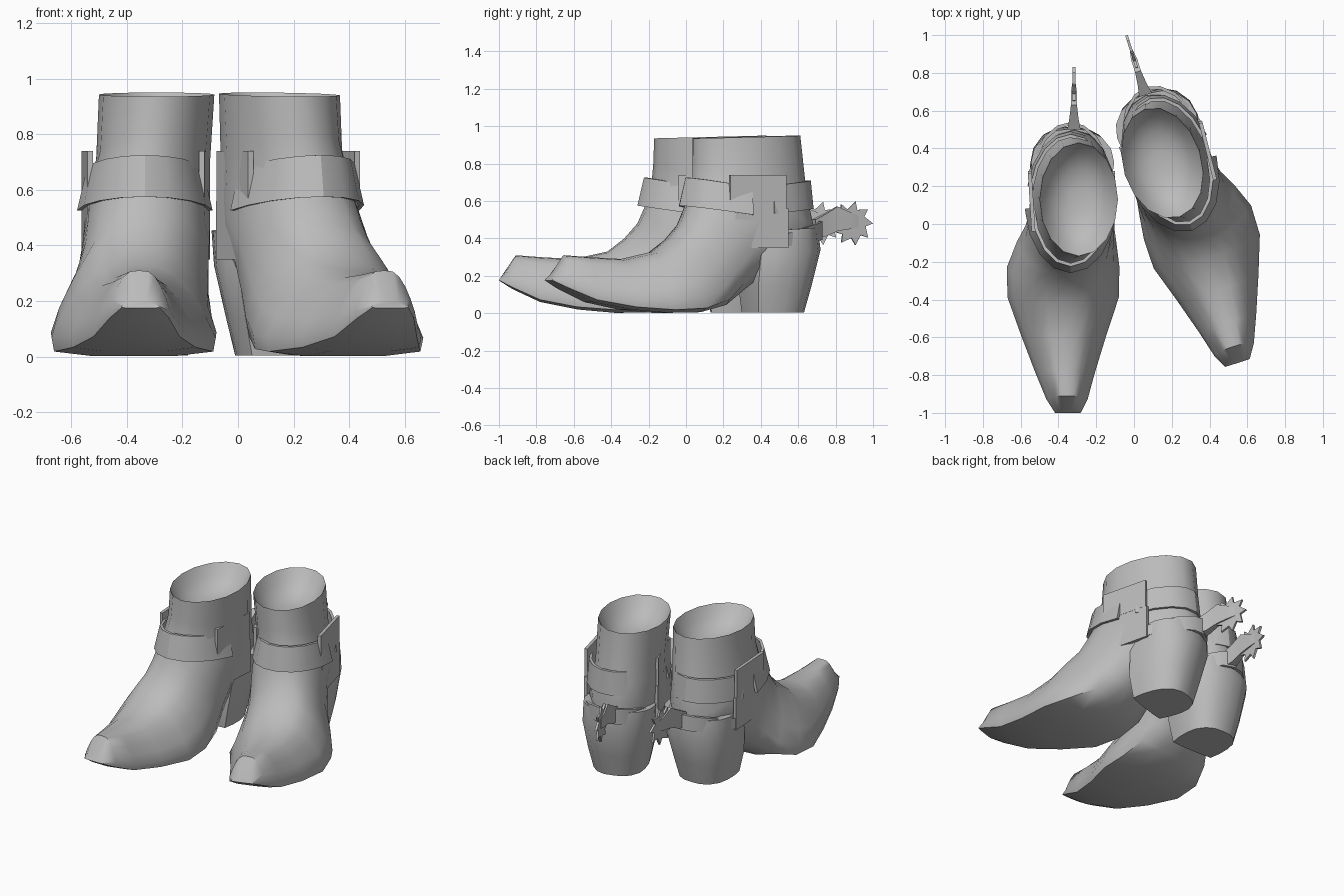
import bpy, bmesh, math
from mathutils import Matrix

cube = bpy.data.objects.get("Cube")
if cube:
    bpy.data.objects.remove(cube, do_unlink=True)

grey = bpy.data.materials.new("plain grey")
grey.use_nodes = True
grey.diffuse_color = (0.5, 0.5, 0.5, 1)
grey.node_tree.nodes["Principled BSDF"].inputs["Base Color"].default_value = (0.5, 0.5, 0.5, 1)

CX, CY = -0.335, 0.12          # ankle centre of the right boot
# mirrored and turned placement for the left boot
LEFT = (Matrix.Translation((-0.09, 0.11, 0))
        @ Matrix.Rotation(math.radians(17.7), 4, 'Z')
        @ Matrix.Diagonal((-1, 1, 1, 1)))


def add_pair(name, bm, angle=35):
    """Make the right part and its mirrored, turned left twin."""
    bmesh.ops.recalc_face_normals(bm, faces=bm.faces)
    for side in ("right", "left"):
        if side == "left":
            bm.transform(LEFT)
            bmesh.ops.reverse_faces(bm, faces=bm.faces)
        mesh = bpy.data.meshes.new(side + "_" + name)
        bm.to_mesh(mesh)
        mesh.materials.append(grey)
        obj = bpy.data.objects.new(side + "_" + name, mesh)
        bpy.context.collection.objects.link(obj)
        bpy.ops.object.select_all(action='DESELECT')
        obj.select_set(True)
        bpy.context.view_layer.objects.active = obj
        bpy.ops.object.shade_smooth_by_angle(angle=math.radians(angle))
    bm.free()


# half outlines as (along, width): domed foot section and boxy heel section
DOME = [(0, 0), (.02, .3), (.13, .52), (.33, .72), (.57, .88),
        (.8, 1), (.95, .97), (1, .5), (1, 0)]
BLOCK = [(0, 0), (.01, .35), (.1, .68), (.28, .92), (.5, 1),
         (.75, 1), (.98, .93), (1, .5), (1, 0)]


def ring(fy, fz, by, bz, xl, xr, k, shape=DOME):
    """Closed section from point f to point b, blending oval (k=0) to shape (k=1)."""
    cx, half = (xl + xr) / 2, (xr - xl) / 2
    pts = []
    for i in range(16):
        j = i if i <= 8 else 16 - i
        t = math.pi * j / 8
        s = (1 - k) * (1 - math.cos(t)) / 2 + k * shape[j][0]
        w = (1 - k) * math.sin(t) + k * shape[j][1]
        sign = 1 if i <= 8 else -1
        pts.append((cx + sign * half * w, fy + (by - fy) * s, fz + (bz - fz) * s))
    return pts


def loft(sections):
    """Skin a row of matching sections and close both ends."""
    bm = bmesh.new()
    rows = [[bm.verts.new(p) for p in sec] for sec in sections]
    n = len(rows[0])
    for a, b in zip(rows, rows[1:]):
        for i in range(n):
            j = (i + 1) % n
            bm.faces.new((a[i], a[j], b[j], b[i]))
    bm.faces.new(rows[0])
    bm.faces.new(rows[-1])
    return bm


# boot: sections swing from upright at the toe to level at the rim,
# then dip inside as a bowl
boot = [
    (-.985, .2, -1, .175, -.42, -.28, 1),
    (-.91, .31, -.93, .13, -.465, -.245, 1),
    (-.78, .30, -.78, .06, -.525, -.205, 1),
    (-.60, .29, -.58, .02, -.60, -.145, 1),
    (-.42, .33, -.38, .002, -.67, -.08, 1),
    (-.33, .40, -.20, .004, -.675, -.075, .9),
    (-.26, .48, -.04, .04, -.625, -.088, .7),
    (-.225, .56, .07, .11, -.585, -.095, .4),
    (-.205, .62, .23, .22, -.56, -.1, .1),
    (-.19, .68, .47, .32, -.55, -.1, 0),
    (-.18, .74, .50, .45, -.535, -.1, 0),
    (-.175, .80, .465, .62, -.51, -.1, 0),
    (-.17, .935, .43, .95, -.50, -.085, 0),
    (-.12, .87, .38, .88, -.465, -.12, 0),
    (-.04, .82, .30, .82, -.405, -.18, 0),
    (.06, .80, .20, .80, -.34, -.245, 0),
]
add_pair("boot", loft([ring(*r) for r in boot]), 50)

# heel block: rounded behind, flat in front, running up into the heel counter
heel = [
    (.425, .005, .13, .005, -.495, -.18, 1),
    (.465, .15, .12, .14, -.525, -.15, 1),
    (.515, .34, .12, .30, -.55, -.115, .8),
    (.505, .46, .15, .44, -.545, -.105, .4),
]
add_pair("heel", loft([ring(*r, shape=BLOCK) for r in heel]))


def band(name, start, end, rx, ry, z, rise, height, flare=0.0, taper=0.0, steps=8):
    """Curved strip round the ankle between two angles, -90 being the front."""
    sections = []
    for i in range(steps + 1):
        a = math.radians(start + (end - start) * i / steps)
        c, s = math.cos(a), math.sin(a)
        mid = z + rise * abs(s)
        h = (height - taper * (1 - abs(s))) / 2
        sec = []
        for inset, dz in ((0, -h), (flare, h), (flare + .018, h), (.018, -h)):
            sec.append((CX + (rx - inset) * c, CY + (ry - inset) * s, mid + dz))
        sections.append(sec)
    add_pair(name, loft(sections), 30)


# ankle strap in two halves, and the lower strap holding the spur
band("front_strap", -174, -6, .245, .38, .595, .055, .15, flare=.035)
band("back_strap", 13, 167, .235, .37, .60, .035, .15, flare=.015)
band("spur_strap", 20, 160, .24, .42, .36, .085, .10, taper=.05)


def plate(name, x, y0, y1, z0, z1):
    """Thin flat plate on the side of the ankle, leaning in towards the front."""
    lean = .02 if x > CX else -.02
    thick = -lean
    sections = []
    for y, dx in ((y0, -lean), (y1, 0)):
        sections.append([(x + dx, y, z0), (x + dx, y, z1),
                         (x + dx + thick, y, z1), (x + dx + thick, y, z0)])
    add_pair(name, loft(sections), 30)


# side plates joining the strap halves
for side, x in (("inner", -.1), ("outer", -.562)):
    plate(side + "_upper_plate", x, -.04, .27, .56, .74)
    plate(side + "_lower_plate", x, -.01, .28, .35, .56)


def bar(y, w, low, high):
    x = -.318
    return [(x - w, y, low), (x + w, y, low), (x + w, y, high), (x - w, y, high)]


# spur shank: tapered bar running back from the heel strap
add_pair("spur_shank", loft([bar(.50, .035, .40, .50), bar(.56, .024, .41, .53),
                             bar(.63, .016, .44, .57), bar(.70, .016, .45, .54),
                             bar(.75, .008, .46, .52)]), 30)

# spur rowel: thin toothed wheel
wheel = []
for x in (-.325, -.311):
    face = []
    for i in range(18):
        a = math.tau * (i + (.4 if i % 2 else 0)) / 18
        r = .078 if i % 2 else .118
        face.append((x, .713 + r * math.cos(a), .48 + r * math.sin(a)))
    wheel.append(face)
add_pair("spur_rowel", loft(wheel), 20)
